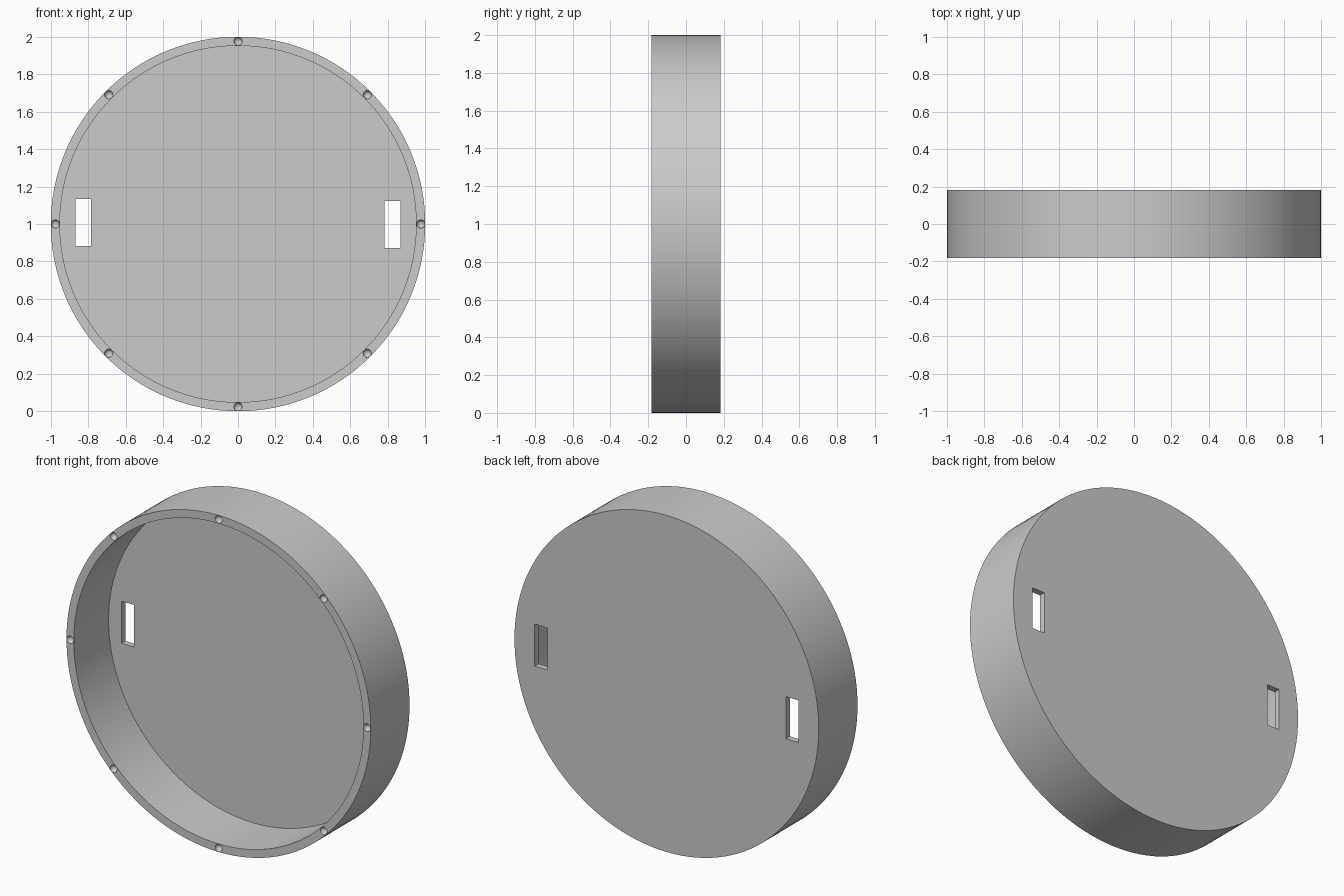
import bpy, math
from mathutils import Matrix, Vector

cube = bpy.data.objects.get("Cube")
if cube:
    bpy.data.objects.remove(cube, do_unlink=True)

RADIUS, INNER, HALF_DEPTH, FLOOR = 1.0, 0.952, 0.182, 0.037
SEGMENTS = 128
CENTRE = Vector((0, 0, 1))

grey = bpy.data.materials.new("plain_grey")
grey.use_nodes = True
colour = (0.6, 0.6, 0.6, 1)
grey.diffuse_color = colour
grey.node_tree.nodes["Principled BSDF"].inputs["Base Color"].default_value = colour


def cut(target, cutter):
    """Subtract the cutter from the target, then remove the cutter."""
    mod = target.modifiers.new("cut", "BOOLEAN")
    mod.operation = "DIFFERENCE"
    mod.solver = "EXACT"
    mod.object = cutter
    bpy.ops.object.select_all(action="DESELECT")
    bpy.context.view_layer.objects.active = target
    target.select_set(True)
    bpy.ops.object.modifier_apply(modifier=mod.name)
    bpy.data.objects.remove(cutter, do_unlink=True)


# Round tray: profile of (radius, y) turned about the y axis
profile = [(INNER, -HALF_DEPTH), (RADIUS, -HALF_DEPTH),
           (RADIUS, HALF_DEPTH), (INNER, HALF_DEPTH - FLOOR)]
verts = []
for r, y in profile:
    for i in range(SEGMENTS):
        a = math.tau * i / SEGMENTS
        verts.append(CENTRE + Vector((r * math.cos(a), y, r * math.sin(a))))


def ring(k):
    return [k * SEGMENTS + i for i in range(SEGMENTS)]


faces = []
for k, n in ((0, 1), (1, 2), (3, 0)):
    a, b = ring(k), ring(n)
    for i in range(SEGMENTS):
        j = (i + 1) % SEGMENTS
        faces.append((a[i], a[j], b[j], b[i]))
# Back face and inner floor
faces += [ring(2)[::-1], ring(3)]
mesh = bpy.data.meshes.new("round_tray")
mesh.from_pydata(verts, [], faces)
mesh.materials.append(grey)
tray = bpy.data.objects.new("round_tray", mesh)
bpy.context.collection.objects.link(tray)
bpy.context.view_layer.objects.active = tray
tray.select_set(True)
bpy.ops.object.mode_set(mode="EDIT")
bpy.ops.mesh.select_all(action="SELECT")
bpy.ops.mesh.normals_make_consistent(inside=False)
bpy.ops.object.mode_set(mode="OBJECT")

# Two slots through the floor
for x, z in ((-0.826, 1.008), (0.825, 0.997)):
    bpy.ops.mesh.primitive_cube_add(size=1, location=(x, HALF_DEPTH, z))
    slot = bpy.context.object
    slot.scale = (0.084, 0.2, 0.25)
    cut(tray, slot)

# Eight round sockets in the rim
for i in range(8):
    turn = Matrix.Rotation(math.tau * i / 8, 3, "Y")
    place = CENTRE + turn @ Vector((0.976, -HALF_DEPTH, 0))
    bpy.ops.mesh.primitive_uv_sphere_add(segments=20, ring_count=11, radius=0.0225, location=place)
    cut(tray, bpy.context.object)

bpy.ops.object.select_all(action="DESELECT")
tray.select_set(True)
bpy.context.view_layer.objects.active = tray
bpy.ops.object.shade_smooth_by_angle(angle=math.radians(30))
